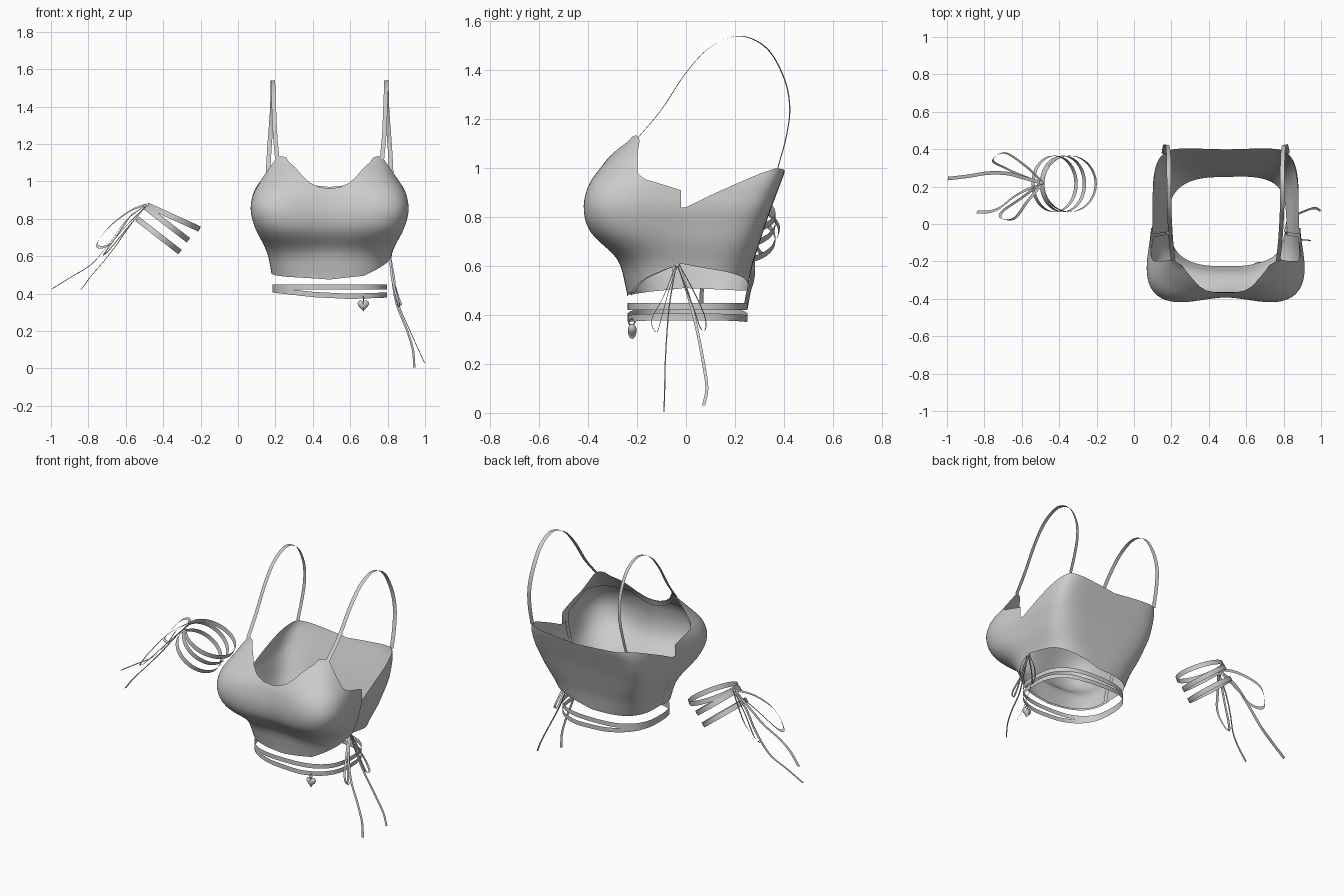
import bpy, bmesh, math
from mathutils import Vector

if "Cube" in bpy.data.objects:
    bpy.data.objects.remove(bpy.data.objects["Cube"])

CX = 0.49  # centre of the garment in x


def lerp(tab, t):
    if t <= tab[0][0]:
        return tab[0][1]
    for (t0, v0), (t1, v1) in zip(tab, tab[1:]):
        if t <= t1:
            return v0 + (v1 - v0) * (t - t0) / (t1 - t0)
    return tab[-1][1]


def soft(tab, t, w=0.03):
    return sum(lerp(tab, t + k * w) for k in (-1, -.5, 0, .5, 1)) / 5


def finish(name, verts, faces):
    me = bpy.data.meshes.new(name)
    me.from_pydata([tuple(v) for v in verts], [], faces)
    me.update()
    ob = bpy.data.objects.new(name, me)
    bpy.context.collection.objects.link(ob)
    for p in me.polygons:
        p.use_smooth = True
    return ob


def grid(name, rows, closed=False):
    n = len(rows[0])
    m = len(rows)
    faces = [(i * n + j, ((i + 1) % m) * n + j, ((i + 1) % m) * n + j + 1, i * n + j + 1)
             for i in range(m if closed else m - 1) for j in range(n - 1)]
    return finish(name, [v for r in rows for v in r], faces)


def smooth_path(pts, steps=8):
    p = [Vector(q) for q in pts]
    p = [2 * p[0] - p[1]] + p + [2 * p[-1] - p[-2]]
    out = []
    for a, b, c, d in zip(p, p[1:], p[2:], p[3:]):
        for k in range(steps):
            t = k / steps
            out.append(0.5 * (2 * b + (c - a) * t + (2 * a - 5 * b + 4 * c - d) * t * t
                              + (3 * b - a - 3 * c + d) * t ** 3))
    return out + [p[-2]]


def ribbon(name, pts, width, direction):
    d = Vector(direction).normalized() * width / 2
    return grid(name, [(q - d, q + d) for q in smooth_path(pts)])


# Body surface: squarish cross-sections by height, with two bust bulges
HALF_W = [(.47, .30), (.6, .322), (.7, .36), (.84, .392), (.95, .385), (1.05, .345), (1.13, .31)]
FRONT = [(.47, .232), (.6, .26), (.65, .285), (.71, .35), (.77, .38), (.85, .387), (.95, .368),
         (1.05, .31), (1.13, .225)]
BACK = [(.47, .245), (.6, .27), (.8, .335), (1.0, .41)]


def body(phi, z, offset=0):
    s, c = math.sin(math.radians(phi)), math.cos(math.radians(phi))
    front = c > 0
    depth = soft(FRONT if front else BACK, z)
    n = lerp([(.48, 2.7), (.84, 4)] if front else [(.48, 2.7), (1.0, 8)], z)
    r = (abs(s / soft(HALF_W, z)) ** n + abs(c / depth) ** n) ** (-1 / n)
    push = .064 * math.exp(-((abs(phi) - 45) / 25) ** 2 - abs((z - .83) / .165) ** 3)
    r += push + offset
    return Vector((CX + r * s, -r * c, z))


HEM = [(-180, .5), (-135, .5), (-90, .51), (-50, .49), (0, .475), (40, .495), (60, .55), (86, .61),
       (120, .575), (145, .54), (180, .5), (225, .5), (270, .51)]
NECK = [(0, .962), (8, .968), (16, .99), (23, 1.025), (30, 1.062), (36, 1.085), (42, 1.105), (47, 1.13),
        (53, 1.135), (57, 1.115), (60, 1.04), (63, .98), (67, .955), (87, .91)]
BACK_TOP = [(90, .84), (115, .925), (130, .98), (137, 1.0), (180, .97)]


def shell(name, a0, a1, top, offset=0, nu=116, nv=32):
    rows = []
    for i in range(nu + 1):
        phi = a0 + (a1 - a0) * i / nu
        lo, hi = lerp(HEM, phi), top(phi)
        rows.append([body(phi if phi <= 180 else phi - 360, lo + (hi - lo) * j / nv, offset)
                     for j in range(nv + 1)])
    return grid(name, rows)


shell("front_panel", -87, 87, lambda p: lerp(NECK, abs(p)), .005)
shell("cup_lining", -80, 80, lambda p: min(lerp(NECK, abs(p)) - .03, .99), -.01)
shell("back_panel", 82, 278, lambda p: lerp(BACK_TOP, 180 - abs(180 - p)))

# Shoulder straps
STRAP = [(.28, -.20, 1.12), (.291, -.1, 1.24), (.298, 0, 1.39), (.302, .1, 1.495), (.303, .22, 1.54),
         (.304, .33, 1.49), (.308, .4, 1.37), (.317, .424, 1.25), (.325, .41, 1.13), (.331, .375, 1.0)]
for side, label in ((-1, "left"), (1, "right")):
    ribbon("strap_" + label, [(CX + side * x, y, z) for x, y, z in STRAP], .024, (1, side * .2, side * .08))


# Closed bands around the waist
def waist_band(name, height):
    rows = []
    for i in range(72):
        p = body(i * 5 if i <= 36 else i * 5 - 360, .48, .004)
        z = height(p.x)
        rows.append((Vector((p.x, p.y, z - .014)), Vector((p.x, p.y, z + .014))))
    grid(name, rows, True)


waist_band("upper_waist_band", lambda x: .435)
waist_band("lower_waist_band", lambda x: lerp([(.18, .42), (.4, .395), (.6, .385), (.79, .392)], x))

# Heart pendant with its ring
N, verts, faces = 32, [], []
for k in range(-4, 5):
    ang = k / 4 * math.pi / 2 * .97
    for i in range(N):
        t = 2 * math.pi * i / N
        hx = 16 * math.sin(t) ** 3
        hz = 13 * math.cos(t) - 5 * math.cos(2 * t) - 2 * math.cos(3 * t) - math.cos(4 * t)
        s = .0019 * math.cos(ang)
        verts.append((.67 + hx * s, -.22 + .018 * math.sin(ang), .338 + hz * s * 1.1))
for k in range(8):
    faces += [(k * N + i, k * N + (i + 1) % N, (k + 1) * N + (i + 1) % N, (k + 1) * N + i) for i in range(N)]
faces += [tuple(range(N))[::-1], tuple(range(8 * N, 9 * N))]
finish("heart_pendant", verts, faces)
bpy.ops.mesh.primitive_torus_add(major_radius=.012, minor_radius=.003, major_segments=20, minor_segments=8,
                                 location=(.67, -.222, .371), rotation=(0, math.pi / 2, 0))
bpy.context.object.name = "pendant_ring"


def knot(name, loc):
    bpy.ops.mesh.primitive_uv_sphere_add(segments=16, ring_count=10, radius=.011, location=loc)
    bpy.context.object.name = name
    bpy.ops.object.shade_smooth()


# Side bow hanging from the right hem
knot("side_bow_knot", (.812, -.035, .605))
ribbon("side_bow_front_loop", [(.812, -.04, .61), (.825, -.09, .48), (.85, -.14, .38), (.86, -.12, .33),
                               (.845, -.1, .39), (.83, -.07, .5), (.812, -.035, .6)], .013, (1, .2, 0))
ribbon("side_bow_back_loop", [(.812, -.03, .61), (.825, .03, .5), (.85, .075, .4), (.87, .08, .345),
                              (.86, .06, .345), (.84, .03, .43), (.812, -.035, .6)], .013, (1, .3, 0))
ribbon("side_bow_front_tail", [(.812, -.04, .605), (.828, -.065, .46), (.85, -.077, .34), (.905, -.085, .2),
                               (.935, -.087, .1), (.943, -.09, .004)], .013, (1, .4, 0))
ribbon("side_bow_back_tail", [(.812, -.03, .605), (.83, .015, .46), (.86, .045, .34), (.92, .072, .2),
                              (.965, .085, .1), (.997, .072, .03)], .013, (.3, 1, 0))

# Arm wrap: three tilted rings
for k, (x0, z0, x1, z1) in enumerate([(-.485, .872, -.205, .745), (-.495, .862, -.265, .685),
                                      (-.54, .8, -.31, .622)]):
    ax = Vector(((x1 - x0) / 2, 0, (z1 - z0) / 2))
    mid = Vector(((x0 + x1) / 2, .215, (z0 + z1) / 2))
    w = Vector((-ax.z, 0, ax.x)).normalized() * .015
    rows = []
    for i in range(56):
        t = 2 * math.pi * i / 56
        p = mid + ax * math.cos(t) + Vector((0, .15 * math.sin(t), 0))
        rows.append((p - w, p + w))
    grid("arm_ring_%d" % (k + 1), rows, True)

# Arm wrap bow
knot("arm_bow_knot", (-.495, .22, .868))
ribbon("arm_bow_back_loop", [(-.495, .23, .875), (-.58, .31, .84), (-.69, .38, .755), (-.755, .34, .66),
                             (-.69, .3, .66), (-.6, .26, .76), (-.495, .22, .865)], .018, (.4, .3, .6))
ribbon("arm_bow_front_loop", [(-.495, .21, .87), (-.57, .12, .82), (-.64, .03, .72), (-.71, .03, .62),
                              (-.70, .07, .62), (-.6, .14, .74), (-.495, .22, .865)], .018, (.8, -.3, .5))
ribbon("arm_bow_long_tail", [(-.495, .22, .87), (-.6, .25, .79), (-.68, .27, .68), (-.78, .272, .56),
                             (-.89, .255, .49), (-.995, .243, .425)], .02, (.1, 1, .3))
ribbon("arm_bow_short_tail", [(-.495, .21, .865), (-.58, .18, .76), (-.65, .14, .66), (-.72, .085, .57),
                              (-.78, .065, .5), (-.84, .065, .42)], .018, (.4, 1, .2))
